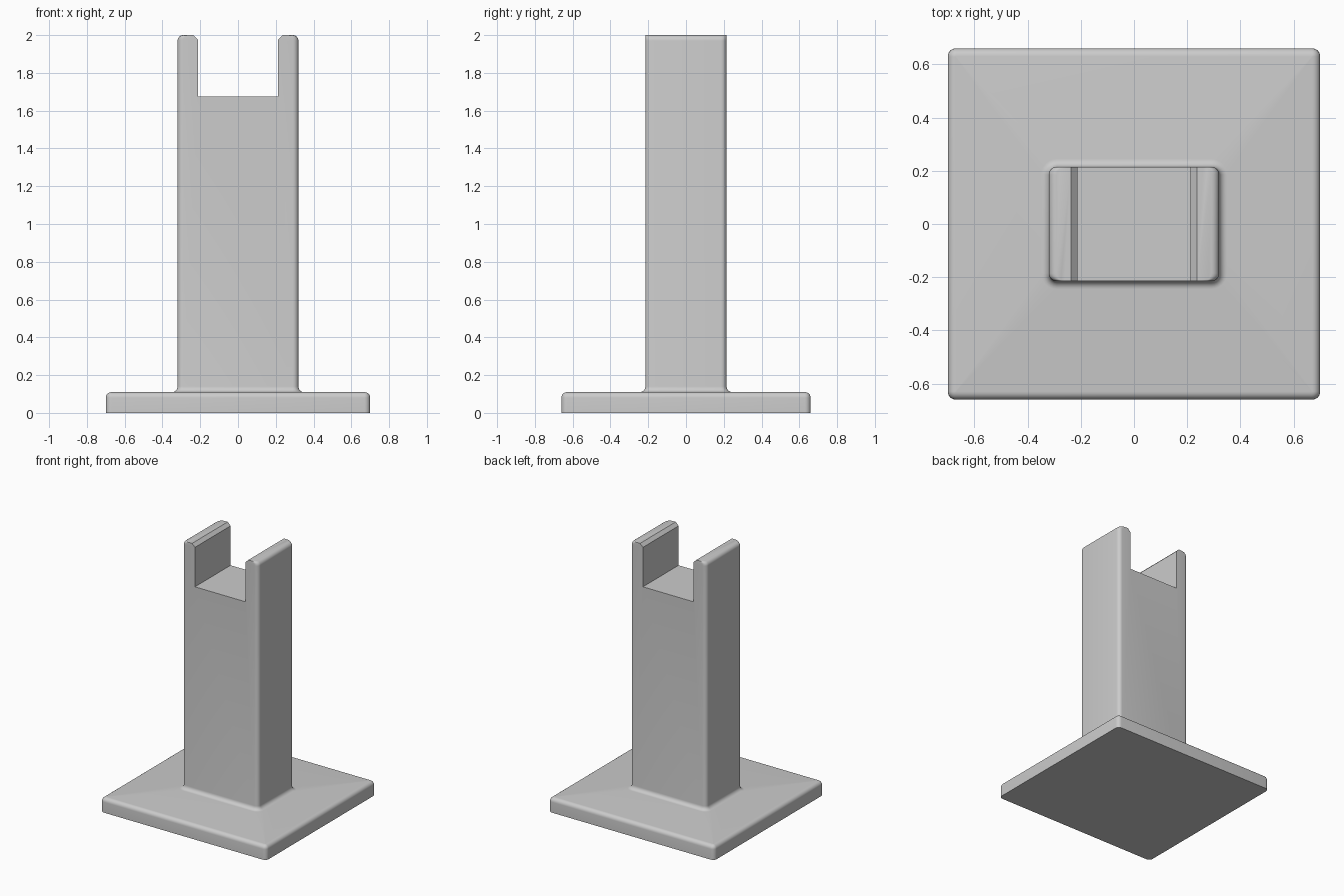
import bpy
import bmesh
from math import sin, cos, pi

cube = bpy.data.objects.get("Cube")
if cube:
    bpy.data.objects.remove(cube, do_unlink=True)

grey = bpy.data.materials.new("light grey")
grey.use_nodes = True
colour = (0.6, 0.6, 0.6, 1)
grey.diffuse_color = colour
grey.node_tree.nodes["Principled BSDF"].inputs["Base Color"].default_value = colour

STEPS = 6
QUARTER = [i / STEPS * pi / 2 for i in range(STEPS + 1)]


def rounded_ring(bm, hx, hy, r, z):
    """Ring of vertices round a rectangle with rounded corners."""
    corners = ((1, 1), (-1, 1), (-1, -1), (1, -1))
    return [bm.verts.new((sx * (hx - r) + r * cos(a + k * pi / 2),
                          sy * (hy - r) + r * sin(a + k * pi / 2), z))
            for k, (sx, sy) in enumerate(corners) for a in QUARTER]


def loft(name, sections):
    """Closed solid through a stack of rounded rectangles."""
    bm = bmesh.new()
    rings = [rounded_ring(bm, *s) for s in sections]
    n = len(rings[0])
    for low, high in zip(rings, rings[1:]):
        for i in range(n):
            j = (i + 1) % n
            bm.faces.new((low[i], low[j], high[j], high[i]))
    bm.faces.new(rings[0][::-1])
    bm.faces.new(rings[-1])
    return finish(name, bm)


def prism(name, outline, depth):
    """Outline in x and z, extruded along y."""
    bm = bmesh.new()
    face = bm.faces.new([bm.verts.new((x, -depth, z)) for x, z in outline])
    out = bmesh.ops.extrude_face_region(bm, geom=[face])
    moved = [v for v in out["geom"] if isinstance(v, bmesh.types.BMVert)]
    bmesh.ops.translate(bm, verts=moved, vec=(0, 2 * depth, 0))
    return finish(name, bm)


def finish(name, bm):
    bmesh.ops.recalc_face_normals(bm, faces=bm.faces)
    mesh = bpy.data.meshes.new(name)
    bm.to_mesh(mesh)
    bm.free()
    mesh.materials.append(grey)
    obj = bpy.data.objects.new(name, mesh)
    bpy.context.collection.objects.link(obj)
    return obj


BASE_X, BASE_Y, BASE_TOP = 0.70, 0.66, 0.11
POST_X, POST_Y, TOP = 0.32, 0.215, 2.0
R = 0.03

# Base plate with a rounded top rim
sections = [(BASE_X, BASE_Y, R, 0)]
for a in QUARTER:
    inset = R * (1 - cos(a))
    sections.append((BASE_X - inset, BASE_Y - inset, R * 1.05 - inset,
                     BASE_TOP - R + R * sin(a)))

# Fillet from the plate into the post
for a in QUARTER:
    grow = R * (1 - sin(a))
    sections.append((POST_X + grow, POST_Y + grow, R + grow,
                     BASE_TOP + R * (1 - cos(a))))

# Post, rounded over on its two outer top edges
for a in QUARTER:
    sections.append((POST_X - R * (1 - cos(a)), POST_Y, R, TOP - R + R * sin(a)))
stand = loft("post_on_base", sections)

# Slot between the arms, with chamfered inner top edges
HALF, FLOOR, CHAMFER = 0.213, 1.675, 0.024
right_side = [(HALF, FLOOR), (HALF, TOP - CHAMFER), (HALF + 2 * CHAMFER, TOP + CHAMFER)]
outline = right_side + [(-x, z) for x, z in reversed(right_side)]
cutter = prism("slot_cutter", outline, 0.5)
cutter.hide_render = True

bpy.context.view_layer.objects.active = stand
cut = stand.modifiers.new("slot", "BOOLEAN")
cut.operation = "DIFFERENCE"
cut.solver = "EXACT"
cut.object = cutter
bpy.ops.object.modifier_apply(modifier=cut.name)
bpy.data.objects.remove(cutter, do_unlink=True)

bpy.ops.object.select_all(action="DESELECT")
stand.select_set(True)
bpy.ops.object.shade_smooth_by_angle(angle=pi / 6)
